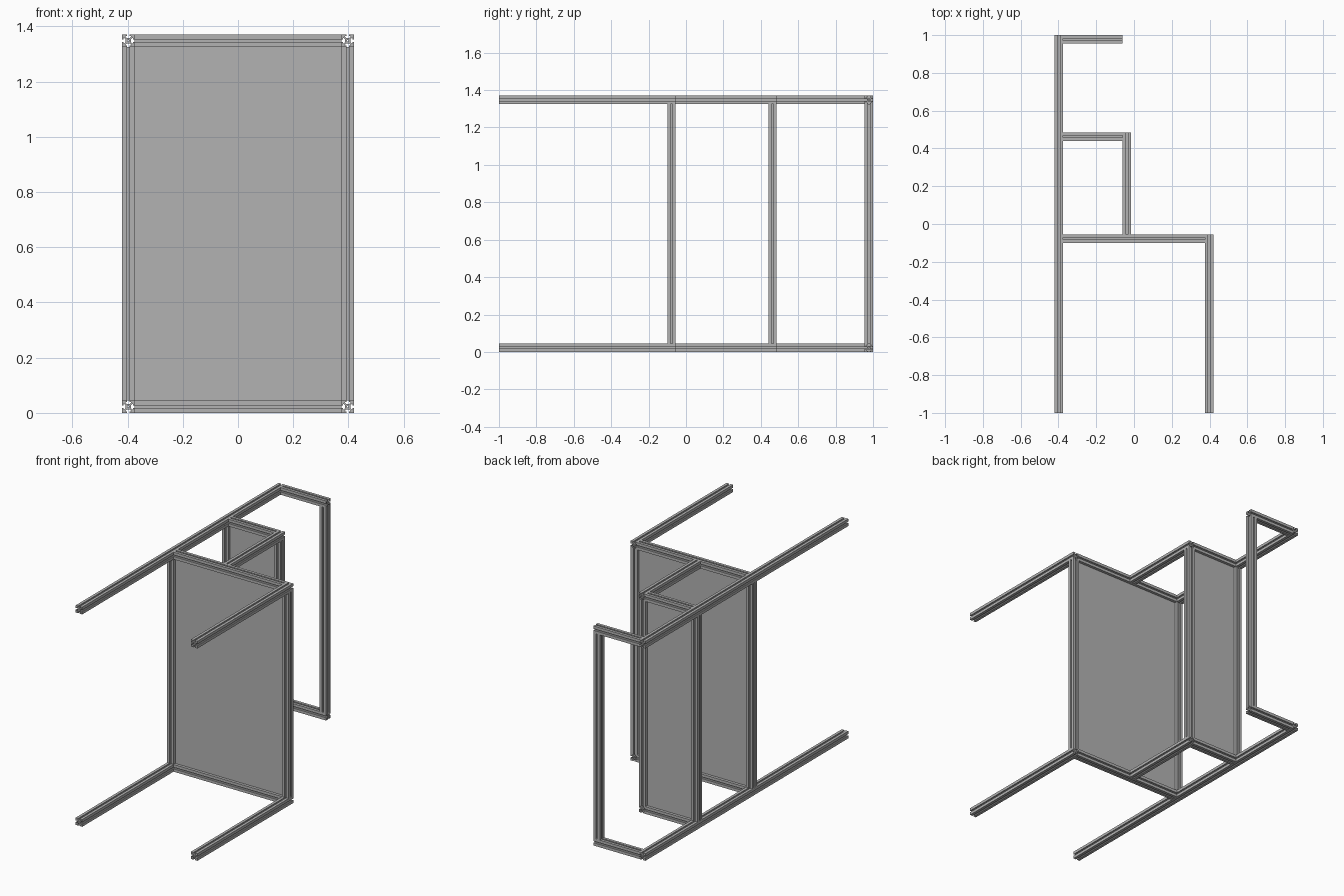
import bpy, bmesh, math
from mathutils import Vector, Matrix

cube = bpy.data.objects.get("Cube")
if cube:
    bpy.data.objects.remove(cube, do_unlink=True)

grey = bpy.data.materials.new("aluminium grey")
grey.use_nodes = True
grey.diffuse_color = (0.45, 0.45, 0.45, 1)
grey.node_tree.nodes["Principled BSDF"].inputs["Base Color"].default_value = (0.45, 0.45, 0.45, 1)

W = 0.045                 # bar width
H = W / 2
LOW, HIGH = H, 1.37 - H   # centre heights of the two frames
X_RIGHT, X_MID, X_LEFT = -0.42 + H, -0.06 + H, 0.42 - H
Y_MAIN, Y_SHELF, Y_BACK = -0.055 - H, 0.485 - H, 1 - H


def finish(bm, name):
    mesh = bpy.data.meshes.new(name)
    bm.to_mesh(mesh)
    bm.free()
    mesh.materials.append(grey)
    obj = bpy.data.objects.new(name, mesh)
    bpy.context.scene.collection.objects.link(obj)
    return obj


def slot_profile():
    """Square section with a T-slot in each side, one quarter turned four times."""
    quarter = [(H, -H), (H, -0.005), (0.0175, -0.005), (0.0175, -0.0105),
               (0.015, -0.0105), (0.0095, -0.005)]
    quarter += [(x, -y) for x, y in reversed(quarter[1:])]
    return [Matrix.Rotation(i * math.pi / 2, 2) @ Vector(p)
            for i in range(4) for p in quarter]


def bar(name, start, end):
    """Slotted bar with a bored core between two points."""
    start, end = Vector(start), Vector(end)
    bore = [Vector((math.cos(a), math.sin(a))) * 0.0035
            for a in (i * math.tau / 10 for i in range(10))]
    bm = bmesh.new()
    edges = []
    for loop in (slot_profile(), bore):
        verts = [bm.verts.new((p.x, p.y, 0)) for p in loop]
        edges += [bm.edges.new((v, verts[i - 1])) for i, v in enumerate(verts)]
    bmesh.ops.triangle_fill(bm, use_beauty=True, use_dissolve=False, edges=edges)
    made = bmesh.ops.extrude_face_region(bm, geom=bm.faces[:], use_keep_orig=True)
    top = [g for g in made["geom"] if isinstance(g, bmesh.types.BMVert)]
    bmesh.ops.translate(bm, verts=top, vec=(0, 0, (end - start).length))
    bmesh.ops.recalc_face_normals(bm, faces=bm.faces[:])
    # Line the section up with the bar axis, keeping its sides square to the world
    z = (end - start).normalized()
    x = Vector((0, 0, 1)) if abs(z.z) < 0.5 else Vector((1, 0, 0))
    turn = Matrix((x, z.cross(x), z)).transposed().to_4x4()
    bm.transform(Matrix.Translation(start) @ turn)
    return finish(bm, name)


def panel(name, x0, x1, y):
    """Thin sheet held in the slots of the bars around it."""
    tuck = 0.004
    bm = bmesh.new()
    bmesh.ops.create_cube(bm, size=1)
    size = (x1 - x0 + 2 * tuck, 0.0095, HIGH - LOW - W + 2 * tuck)
    bm.transform(Matrix.Translation(((x0 + x1) / 2, y, (LOW + HIGH) / 2))
                 @ Matrix.Diagonal((*size, 1)))
    return finish(bm, name)


# Matching lower and upper frames
for level, z in (("lower", LOW), ("upper", HIGH)):
    for part, y0, y1 in (("front", -1, Y_MAIN + H), ("middle", Y_MAIN + H, Y_SHELF + H),
                         ("rear", Y_SHELF + H, 1)):
        bar(f"{level}_right_rail_{part}", (X_RIGHT, y0, z), (X_RIGHT, y1, z))
    bar(f"{level}_left_rail", (X_LEFT, -1, z), (X_LEFT, Y_MAIN + H, z))
    bar(f"{level}_middle_rail", (X_MID, Y_MAIN + H, z), (X_MID, Y_SHELF + H, z))
    bar(f"{level}_main_crossbar", (X_RIGHT + H, Y_MAIN, z), (X_LEFT - H, Y_MAIN, z))
    for part, y in (("shelf", Y_SHELF), ("back", Y_BACK)):
        bar(f"{level}_{part}_crossbar", (X_RIGHT + H, y, z), (X_MID - H, y, z))

# Uprights joining the frames
for name, x, y in (("main_right_upright", X_RIGHT, Y_MAIN),
                   ("main_left_upright", X_LEFT, Y_MAIN),
                   ("shelf_right_upright", X_RIGHT, Y_SHELF),
                   ("shelf_left_upright", X_MID, Y_SHELF),
                   ("back_upright", X_MID - W, Y_BACK)):
    bar(name, (x, y, LOW + H), (x, y, HIGH - H))

# Sheets filling the two framed openings
panel("main_panel", X_RIGHT + H, X_LEFT - H, Y_MAIN)
panel("shelf_panel", X_RIGHT + H, X_MID - H, Y_SHELF)
